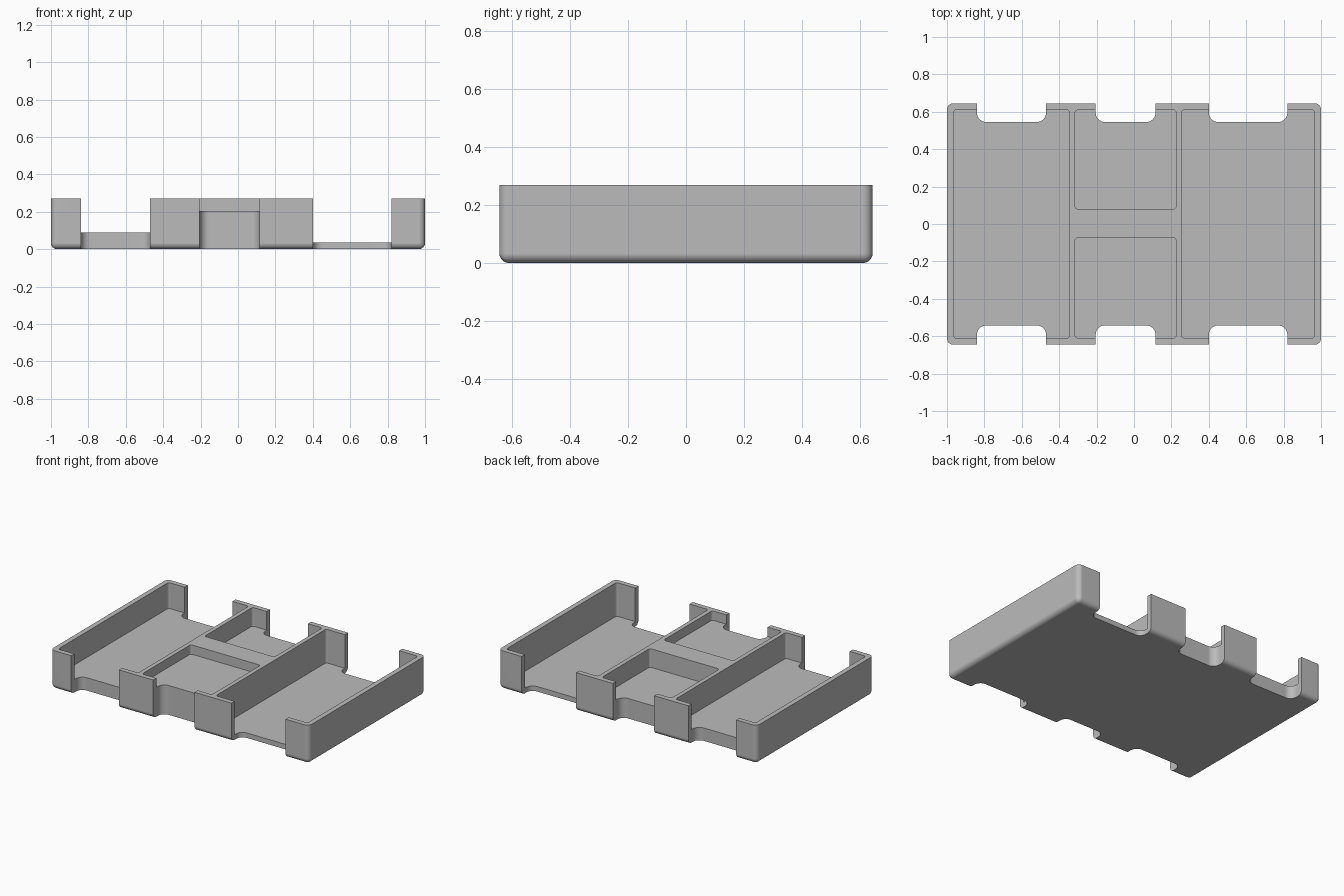
import bpy, bmesh
from math import cos, sin, pi

if "Cube" in bpy.data.objects:
    bpy.data.objects.remove(bpy.data.objects["Cube"])

HALF_Y = 0.645
HEIGHT = 0.27
WALL_Y = 0.61       # inner face of the front and back walls
NOTCH_Y = 0.545     # how far the finger notches reach in

grey = bpy.data.materials.new("plain grey")
grey.use_nodes = True
colour = (0.5, 0.5, 0.5, 1)
grey.diffuse_color = colour
grey.node_tree.nodes["Principled BSDF"].inputs["Base Color"].default_value = colour


def add_object(name, bm):
    bmesh.ops.recalc_face_normals(bm, faces=bm.faces[:])
    mesh = bpy.data.meshes.new(name)
    bm.to_mesh(mesh)
    bm.free()
    mesh.materials.append(grey)
    obj = bpy.data.objects.new(name, mesh)
    bpy.context.collection.objects.link(obj)
    return obj


def rounded_prism(x0, x1, y0, y1, z0, z1, radius, steps=8):
    """Upright box with rounded vertical corners."""
    bm = bmesh.new()
    corners = [(x1 - radius, y1 - radius), (x0 + radius, y1 - radius),
               (x0 + radius, y0 + radius), (x1 - radius, y0 + radius)]
    ring = []
    for i, (cx, cy) in enumerate(corners):
        for s in range(steps + 1):
            a = (i + s / steps) * pi / 2
            ring.append(bm.verts.new((cx + radius * cos(a), cy + radius * sin(a), z0)))
    base = bm.faces.new(ring)
    top = bmesh.ops.extrude_face_region(bm, geom=[base])["geom"]
    moved = [v for v in top if isinstance(v, bmesh.types.BMVert)]
    bmesh.ops.translate(bm, verts=moved, vec=(0, 0, z1 - z0))
    return bm


# Tray body: upright corners and the bottom rim are rounded, the top is sharp
bm = bmesh.new()
bmesh.ops.create_cube(bm, size=1)
for v in bm.verts:
    v.co = (v.co.x * 2, v.co.y * 2 * HALF_Y, (v.co.z + 0.5) * HEIGHT)
rounded = [e for e in bm.edges if min(v.co.z for v in e.verts) < 0.01]
bmesh.ops.bevel(bm, geom=rounded, offset=0.033, segments=6, profile=0.5, affect='EDGES')
tray = add_object("divided_tray", bm)

cutters = []

# Four pockets, each with its own floor height
pockets = [
    ("left_pocket", -0.965, -0.345, -WALL_Y, WALL_Y, 0.09),
    ("right_pocket", 0.255, 0.965, -WALL_Y, WALL_Y, 0.035),
    ("front_pocket", -0.315, 0.225, -WALL_Y, -0.073, 0.205),
    ("back_pocket", -0.315, 0.225, 0.08, WALL_Y, 0.14),
]
for name, x0, x1, y0, y1, floor in pockets:
    cutters.append(add_object(name + "_cutter",
                   rounded_prism(x0, x1, y0, y1, floor, HEIGHT + 0.1, 0.016, 5)))

# Finger notches through the front and back of each pocket
for x0, x1 in ((-0.84, -0.47), (-0.205, 0.115), (0.4, 0.82)):
    for y0, y1 in ((-0.85, -NOTCH_Y + 0.003), (NOTCH_Y, 0.85)):
        cutters.append(add_object("notch_cutter",
                       rounded_prism(x0, x1, y0, y1, -0.1, HEIGHT + 0.1, 0.05)))

bpy.ops.object.select_all(action='DESELECT')
tray.select_set(True)
bpy.context.view_layer.objects.active = tray
for cutter in cutters:
    cutter.hide_render = True
    cut = tray.modifiers.new("cut", 'BOOLEAN')
    cut.operation = 'DIFFERENCE'
    cut.solver = 'EXACT'
    cut.object = cutter
    bpy.ops.object.modifier_apply(modifier=cut.name)
    bpy.data.objects.remove(cutter)

# Smooth fillets, crisp edges, flat faces kept flat
bpy.ops.object.shade_smooth_by_angle(angle=pi / 6)
flat = tray.modifiers.new("flat_faces", 'WEIGHTED_NORMAL')
flat.keep_sharp = True
